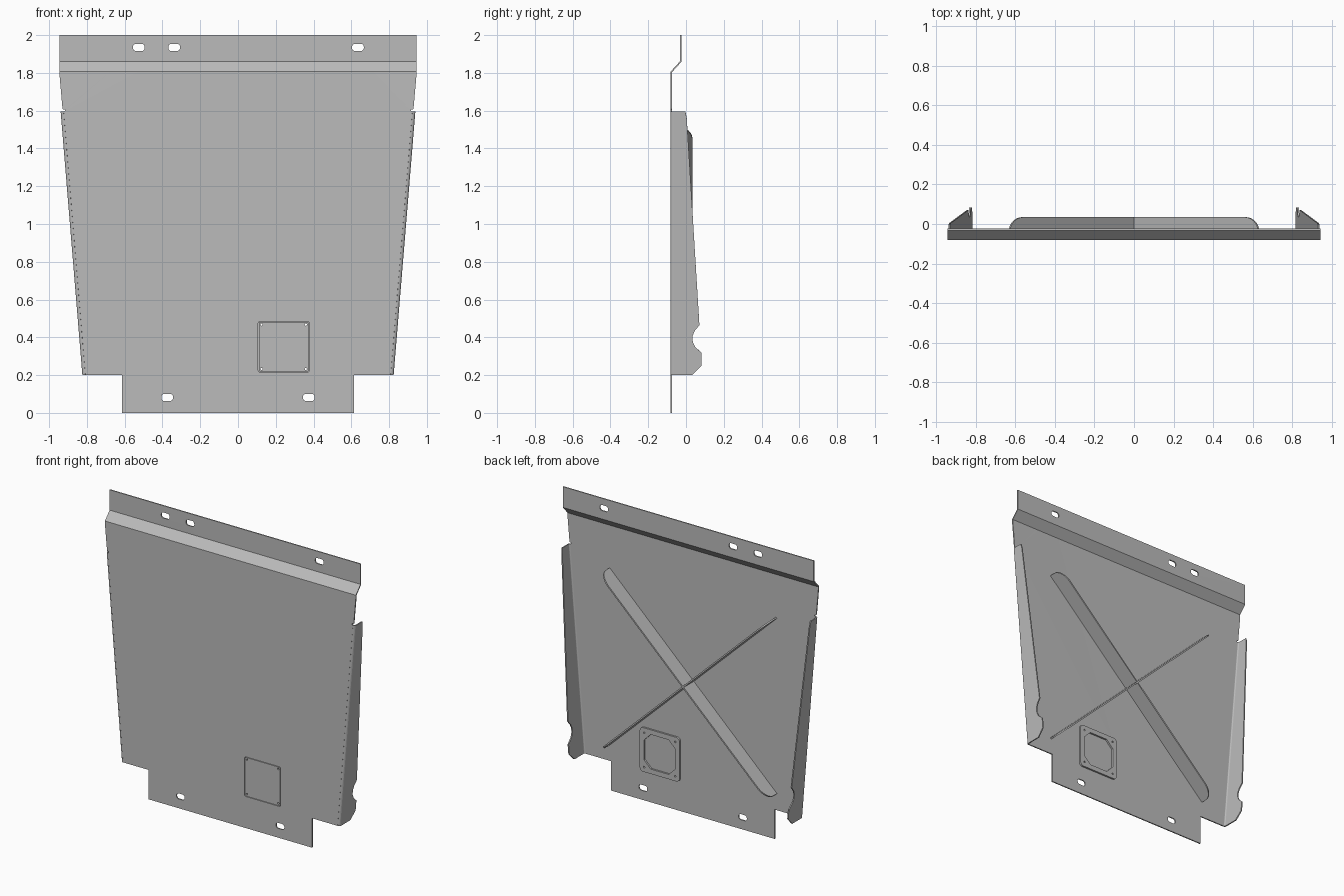
import bpy, bmesh, math
from mathutils import Vector

cube = bpy.data.objects.get("Cube")
if cube:
    bpy.data.objects.remove(cube, do_unlink=True)

FRONT = -0.078      # middle of the main sheet
SHEET = 0.008       # sheet thickness
BEND = 0.012        # side bend radius

steel = bpy.data.materials.new("grey_steel")
steel.use_nodes = True
colour = (0.5, 0.5, 0.5, 1)
steel.diffuse_color = colour
steel.node_tree.nodes["Principled BSDF"].inputs["Base Color"].default_value = colour


def rounded(cx, cy, w, h, r, n=6):
    """Closed loop of a rounded rectangle (n=1 gives chamfered corners)."""
    pts = []
    for k, (sx, sy) in enumerate([(1, 1), (-1, 1), (-1, -1), (1, -1)]):
        for i in range(n + 1):
            a = math.pi / 2 * (k + i / n)
            pts.append((cx + sx * (w / 2 - r) + r * math.cos(a),
                        cy + sy * (h / 2 - r) + r * math.sin(a)))
    # merge points where straight sides have no length
    return [p for i, p in enumerate(pts) if math.dist(p, pts[i - 1]) > 1e-5]


def sheet(name, loops, place, thickness=SHEET, cuts=()):
    """Fill flat loops (outline, then holes), cut fold lines, fold and thicken."""
    bm = bmesh.new()
    for loop in loops:
        vs = [bm.verts.new((u, v, 0)) for u, v in loop]
        for i, v in enumerate(vs):
            bm.edges.new((vs[i - 1], v))
    bmesh.ops.triangle_fill(bm, edges=bm.edges[:], use_beauty=True, normal=(0, 0, 1))
    for point, normal in cuts:
        bmesh.ops.bisect_plane(bm, geom=bm.verts[:] + bm.edges[:] + bm.faces[:],
                               plane_co=point, plane_no=normal)
    for v in bm.verts:
        v.co = Vector(place(v.co.x, v.co.y))
    bmesh.ops.recalc_face_normals(bm, faces=bm.faces[:])
    mesh = bpy.data.meshes.new(name)
    bm.to_mesh(mesh)
    bm.free()
    mesh.materials.append(steel)
    ob = bpy.data.objects.new(name, mesh)
    bpy.context.collection.objects.link(ob)
    solid = ob.modifiers.new("thickness", "SOLIDIFY")
    solid.thickness = thickness
    solid.offset = 0


# Main panel with stepped top lip, slots and hatch opening
half = [(0.615, 0), (0.615, 0.2), (0.808, 0.2), (0.923, 1.595), (0.917, 1.598),
        (0.917, 1.606), (0.929, 1.608), (0.945, 1.79), (0.945, 2)]
outline = half + [(-x, z) for x, z in reversed(half)]
slots = [(-0.525, 1.935), (-0.338, 1.935), (0.635, 1.935), (-0.375, 0.082), (0.375, 0.082)]
HX, HZ = 0.242, 0.35
holes = [rounded(x, z, 0.062, 0.038, 0.016) for x, z in slots]
holes.append(rounded(HX, HZ, 0.27, 0.27, 0.01))


def fold_panel(x, z):
    step = min(max((z - 1.805) / 0.055, 0), 1)
    return x, FRONT + 0.05 * step, z


sheet("main_panel", [outline] + holes, fold_panel,
      cuts=[((0, 1.805, 0), (0, 1, 0)), ((0, 1.86, 0), (0, 1, 0))])

# Side flanges with rounded bend and a scalloped lower edge
flange = [(FRONT, 0.2), (0.033, 0.2), (0.083, 0.25), (0.083, 0.318), (0.049, 0.348),
          (0.036, 0.376), (0.034, 0.405), (0.045, 0.433), (0.071, 0.465),
          (0.004, 1.56), (-0.003, 1.595), (FRONT, 1.595)]
bends = [((FRONT + BEND * (1 - math.cos(math.pi / 12 * i)), 0, 0), (1, 0, 0))
         for i in range(1, 7)]
for side, label in [(1, "left"), (-1, "right")]:
    def fold_flange(y, z, side=side):
        edge = 0.82 + (z - 0.2) * 0.0824
        t = max(BEND - (y - FRONT), 0)
        inset = BEND - math.sqrt(max(BEND ** 2 - t ** 2, 0))
        return side * (edge - inset), y, z
    sheet(label + "_flange", [flange], fold_flange, cuts=bends)

# Crossed stiffening ribs standing on the back, rear corners rounded
LENGTH, RISE, R = 1.26, 1.2, 0.07
rib = [(-LENGTH / 2, FRONT), (LENGTH / 2, FRONT)]
for s in (1, -1):
    arc = [(s * (LENGTH / 2 - R + R * math.cos(a)), 0.035 - R + R * math.sin(a))
           for a in [math.pi / 16 * i for i in range(9)]]
    rib += arc if s == 1 else arc[::-1]
for side, label in [(1, "rising_rib"), (-1, "falling_rib")]:
    sheet(label, [rib],
          lambda u, y, side=side: (side * u, y, 0.91 + u * RISE / LENGTH), 0.01)

# Hatch cover flush in the panel, and its backing frame, with screw holes
screws = [rounded(HX + sx * 0.117, HZ + sz * 0.117, 0.012, 0.012, 0.006, 3)
          for sx in (1, -1) for sz in (1, -1)]
sheet("hatch_cover", [rounded(HX, HZ, 0.263, 0.263, 0.008)] + screws,
      lambda x, z: (x, FRONT, z))
sheet("hatch_frame", [rounded(HX, HZ, 0.3, 0.3, 0.025),
                      rounded(HX, HZ, 0.235, 0.235, 0.05, 1)] + screws,
      lambda x, z: (x, FRONT + 0.01, z), 0.012)
